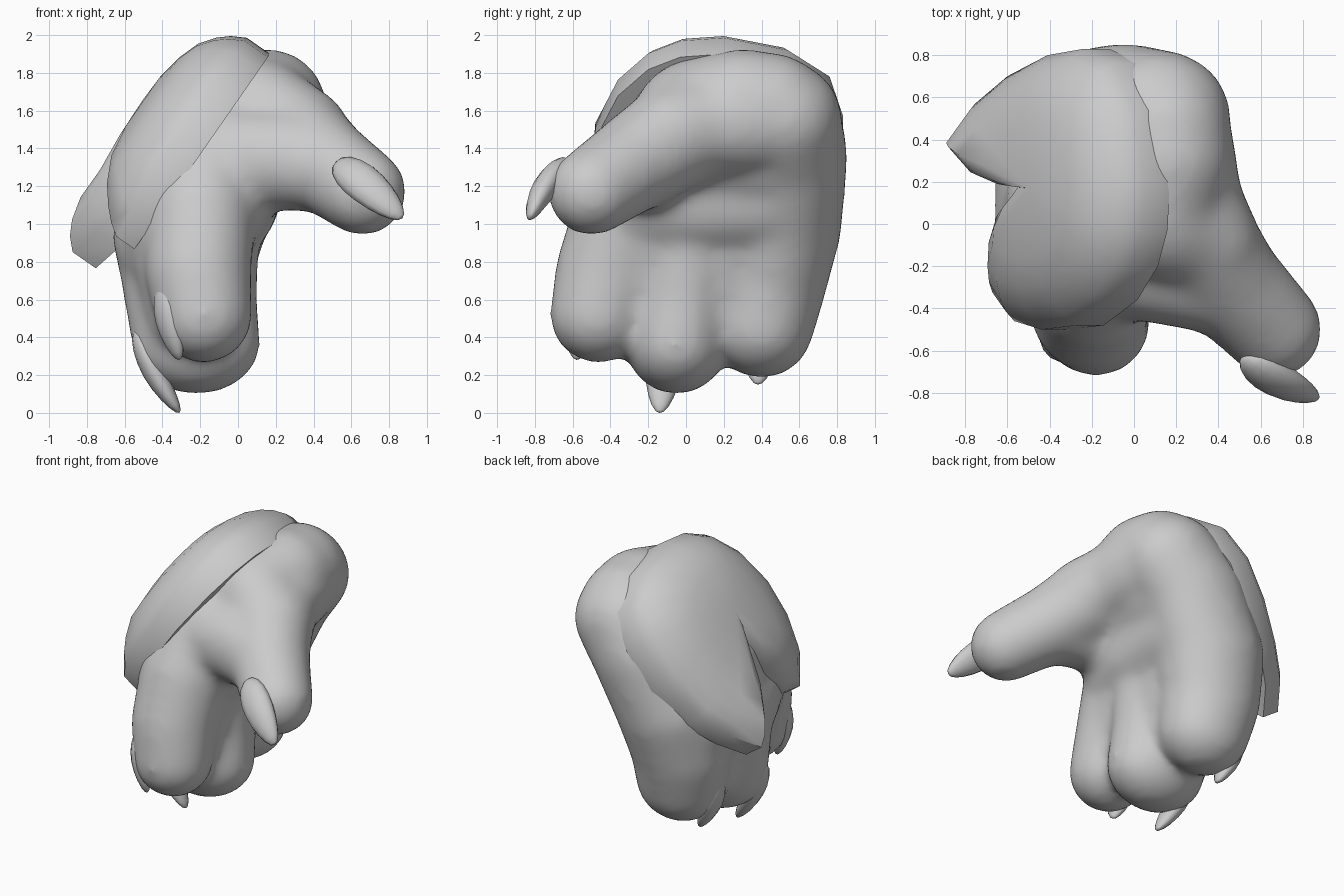
import bpy, bmesh
from math import sin, pi
from mathutils import Vector, Matrix

if "Cube" in bpy.data.objects:
    bpy.data.objects.remove(bpy.data.objects["Cube"])


def make_object(name, bm):
    bmesh.ops.recalc_face_normals(bm, faces=bm.faces)
    mesh = bpy.data.meshes.new(name)
    bm.to_mesh(mesh)
    bm.free()
    for p in mesh.polygons:
        p.use_smooth = True
    ob = bpy.data.objects.new(name, mesh)
    bpy.context.collection.objects.link(ob)
    return ob


def add_limb(bm, points, sx=1.0, steps=7):
    """Chain of overlapping balls through (x, y, z, radius) points."""
    for a, b in zip(points, points[1:]):
        for i in range(steps + 1):
            x, y, z, r = Vector(a).lerp(Vector(b), i / steps)
            m = Matrix.Translation((x, y, z)) @ Matrix.Diagonal((r * sx, r, r, 1))
            bmesh.ops.create_icosphere(bm, subdivisions=3, radius=1, matrix=m)


# Hand: palm, three fingers and thumb fused into one skin
bm = bmesh.new()
add_limb(bm, [(-.17, -.1, 1.4, .3), (-.2, -.3, 1.05, .3),
              (-.21, -.41, .75, .285), (-.18, -.465, .52, .26)])           # front finger
add_limb(bm, [(-.2, .1, 1.3, .33), (-.27, .02, .9, .31),
              (-.25, -.02, .6, .285), (-.22, -.05, .37, .275)], 1.25)      # middle finger
add_limb(bm, [(.11, .51, 1.55, .32), (-.05, .53, 1.35, .33), (-.22, .49, 1.0, .34),
              (-.27, .44, .7, .31), (-.25, .4, .46, .28)], 1.1)            # back finger
add_limb(bm, [(-.25, -.2, 1.0, .3), (-.24, -.24, .5, .2)], 1.2)           # between fingers
add_limb(bm, [(-.25, .22, 1.0, .31), (-.26, .2, .48, .22)], 1.2)
add_limb(bm, [(.14, .02, 1.56, .3), (.28, -.05, 1.47, .29), (.45, -.28, 1.32, .26),
              (.66, -.5, 1.17, .235)])                                    # thumb
add_limb(bm, [(.1, .05, 1.57, .31), (.16, .3, 1.62, .31), (.15, .45, 1.6, .31)])  # palm heel
add_limb(bm, [(.0, -.17, 1.33, .29), (.2, -.22, 1.34, .27), (.4, -.27, 1.32, .26)])  # thumb web
add_limb(bm, [(.17, .36, 1.55, .31), (.25, .1, 1.51, .27), (.33, -.08, 1.46, .27)])
add_limb(bm, [(-.13, -.2, 1.12, .3), (-.1, .05, 1.13, .32), (-.1, .4, 1.15, .33)])  # palm
add_limb(bm, [(-.05, .05, 1.4, .36), (-.03, .42, 1.4, .37)])
add_limb(bm, [(-.32, -.03, .93, .345), (-.32, .38, .93, .34)])            # knuckles
hand = make_object("hand", bm)
rem = hand.modifiers.new("fuse", 'REMESH')
rem.mode = 'VOXEL'
rem.voxel_size = .03
rem.use_smooth_shade = True
sm = hand.modifiers.new("soften", 'SMOOTH')
sm.factor = .5
sm.iterations = 24


# Claws: flattened, tapered ovals
def claw(name, base, tip, width, thick, normal):
    base, tip = Vector(base), Vector(tip)
    axis = tip - base
    n = Vector(normal)
    n = (n - axis * n.dot(axis) / axis.length_squared).normalized()
    side = axis.normalized().cross(n)
    bm = bmesh.new()
    bmesh.ops.create_uvsphere(bm, u_segments=12, v_segments=10, radius=1)
    for v in bm.verts:
        t = (v.co.z + 1) / 2
        k = 1.15 - .4 * t
        v.co = (base + axis * t + side * v.co.x * k * width / 2
                + n * (v.co.y * k * thick / 2 + .02 * sin(pi * t)))
    make_object(name, bm)


claw("front_finger_claw", (-.39, -.54, .7), (-.31, -.58, .28), .19, .13, (-1, -.6, 0))
claw("middle_finger_claw", (-.54, -.1, .45), (-.31, -.14, .0), .2, .13, (-1, 0, -.3))
claw("back_finger_claw", (-.53, .4, .55), (-.38, .38, .15), .2, .13, (-1, 0, -.3))
claw("thumb_claw", (.52, -.63, 1.33), (.87, -.83, 1.03), .22, .14, (.1, -1, .4))

# Back-of-hand plate: domed two-lobed guard on a slanted plane
outline = [(0, .2), (.02, -.03), (.1, -.2), (.27, -.36), (.55, -.48), (.85, -.5),
           (1.1, -.46), (1.26, -.36), (1.24, -.2), (1.1, -.02), (.95, .09),
           (.84, .18), (1.1, .2), (1.3, .26), (1.46, .4), (1.3, .57), (1.1, .7),
           (.8, .8), (.5, .83), (.25, .76), (.08, .54)]
rings = [(1, 0), (1, .15), (.93, .225), (.84, .285), (.7, .345), (.5, .385), (.25, .41)]
origin = Vector((.17, 0, 1.9))
down, out = Vector((-.57, 0, -.82)), Vector((-.82, 0, .57))
cs, cy = .58, .17


def place(s, y, h):
    lift = max(0, s - 1) * .24 if y > .15 else -max(0, s - .95) * h * .7
    return origin + down * s + out * (h + lift) + Vector((0, y, 0))


bm = bmesh.new()
loops = [[bm.verts.new(place(cs + (s - cs) * k, cy + (y - cy) * k, h))
          for s, y in outline] for k, h in rings]
n = len(outline)
for a, b in zip(loops, loops[1:]):
    for i in range(n):
        j = (i + 1) % n
        bm.faces.new((a[i], a[j], b[j], b[i]))
top = bm.verts.new(place(cs, cy, .415))
bottom = bm.verts.new(place(cs, cy, 0))
for i in range(n):
    j = (i + 1) % n
    bm.faces.new((loops[-1][i], loops[-1][j], top))
    bm.faces.new((loops[0][j], loops[0][i], bottom))
plate = make_object("back_plate", bm)
bpy.context.view_layer.objects.active = plate
plate.select_set(True)
bpy.ops.object.shade_smooth_by_angle(angle=.7)
